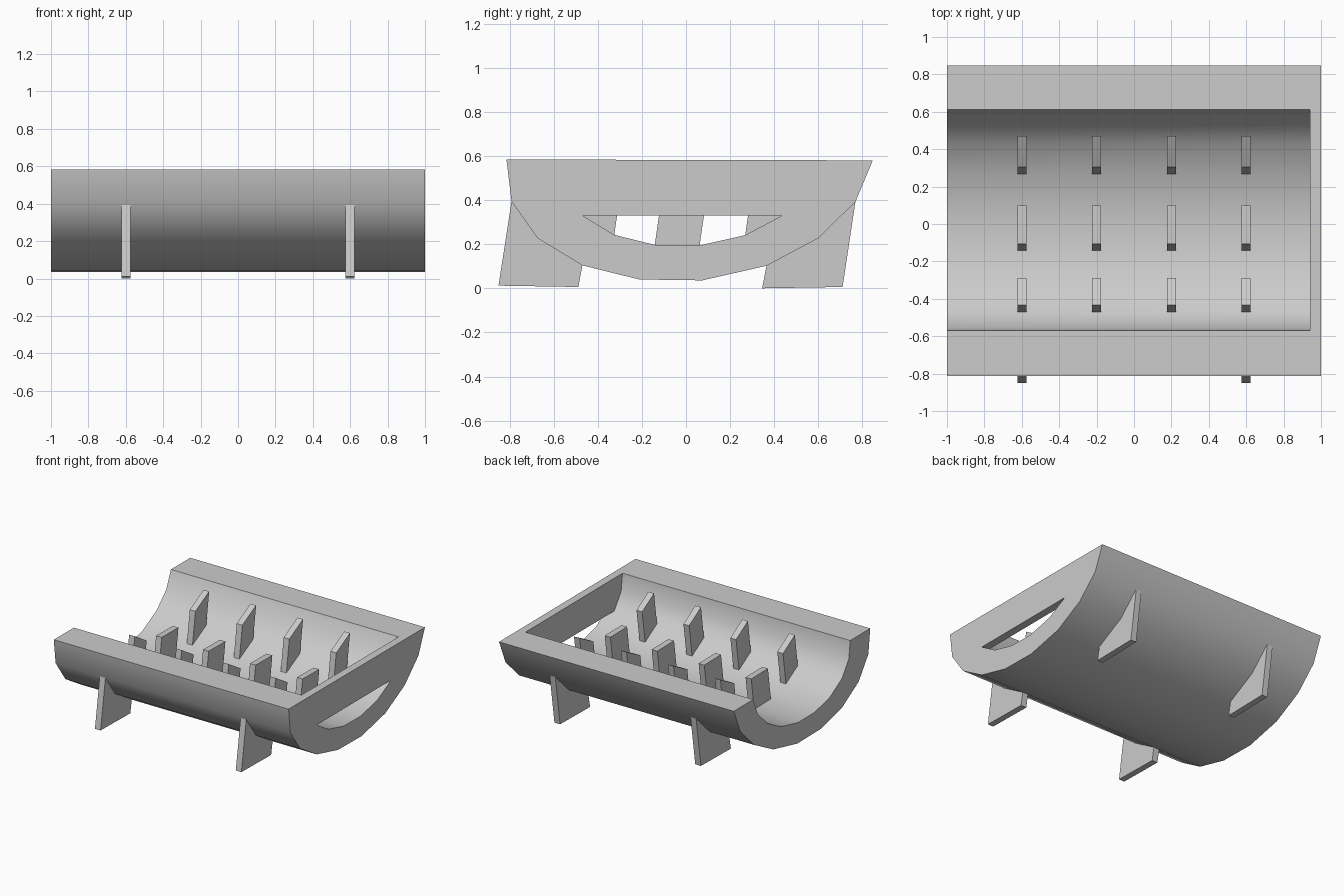
import bpy, bmesh
from math import radians

if "Cube" in bpy.data.objects:
    bpy.data.objects.remove(bpy.data.objects["Cube"])


def make_object(name, bm):
    bmesh.ops.recalc_face_normals(bm, faces=bm.faces)
    mesh = bpy.data.meshes.new(name)
    bm.to_mesh(mesh)
    bm.free()
    obj = bpy.data.objects.new(name, mesh)
    bpy.context.collection.objects.link(obj)
    return obj


def plate(name, profile, x, width):
    """Flat plate: a (y, z) profile extruded along x, centred on x."""
    bm = bmesh.new()
    a = [bm.verts.new((x - width / 2, y, z)) for y, z in profile]
    b = [bm.verts.new((x + width / 2, y, z)) for y, z in profile]
    bm.faces.new(a)
    bm.faces.new(b)
    n = len(profile)
    for i in range(n):
        j = (i + 1) % n
        bm.faces.new((a[i], a[j], b[j], b[i]))
    return make_object(name, bm)


# Cross-section of the tray: outer curve, and the same curve shrunk for the inside
outer = [(-.814, .584), (-.791, .394), (-.673, .227), (-.47, .104), (-.212, .04),
         (.074, .036), (.365, .102), (.6, .227), (.768, .392), (.847, .58)]
inner = [(y * .711 + .009, .583 - (.583 - z) * .711) for y, z in outer]
inner[0], inner[9] = (-.57, .5834), (.611, .5806)
last = len(outer) - 1

# Curved tray, open at the left, with a slotted wall at the right
bm = bmesh.new()


def ring(curve, x):
    return [bm.verts.new((x, y, z)) for y, z in curve]


o_left, o_right = ring(outer, -1), ring(outer, 1)
i_left, i_wall, i_right = ring(inner, -1), ring(inner, .94), ring(inner, 1)
wall = (0, 1, 2, 7, 8, 9)
for i in (3, 4, 5, 6, 2):
    bm.faces.new((i_wall[i], i_wall[i + 1], i_right[i + 1], i_right[i]))  # slot floor
for i in range(last):
    j = i + 1
    bm.faces.new((o_left[i], o_left[j], o_right[j], o_right[i]))
    bm.faces.new((i_left[i], i_left[j], i_wall[j], i_wall[i]))
    bm.faces.new((o_left[i], o_left[j], i_left[j], i_left[i]))
    bm.faces.new((o_right[i], o_right[j], i_right[j], i_right[i]))
for i in (0, last):  # long rims
    bm.faces.new((o_left[i], o_right[i], i_right[i], i_wall[i], i_left[i]))
for side in (i_wall, i_right):  # wall faces above the slot
    bm.faces.new([side[k] for k in wall])
for p, q in ((0, last), (2, 7)):  # top of the wall and top of the slot
    bm.faces.new((i_wall[p], i_wall[q], i_right[q], i_right[p]))
tray = make_object("tray", bm)
bpy.context.view_layer.objects.active = tray
tray.select_set(True)
bpy.ops.object.shade_smooth_by_angle(angle=radians(35))
tray.select_set(False)

# Drainage pegs: floor strips pulled up along the leaning axis
for row, k in (("front", 2), ("middle", 4), ("back", 6)):
    base = [inner[k], inner[k + 1]]
    top = [(y + .036, z + .248) for y, z in reversed(base)]
    for n, x in enumerate((-.6, -.2, .2, .6)):
        plate(f"{row}_peg_{n + 1}", base + top, x, .048)

# Feet hugging the underside
front_foot = [(-.85, .012), (-.488, .006), outer[3], outer[2], outer[1]]
back_foot = [(.71, .006), (.345, 0), outer[6], outer[7], outer[8]]
for side, x in (("left", -.6), ("right", .6)):
    plate(f"front_foot_{side}", front_foot, x, .048)
    plate(f"back_foot_{side}", back_foot, x, .048)
